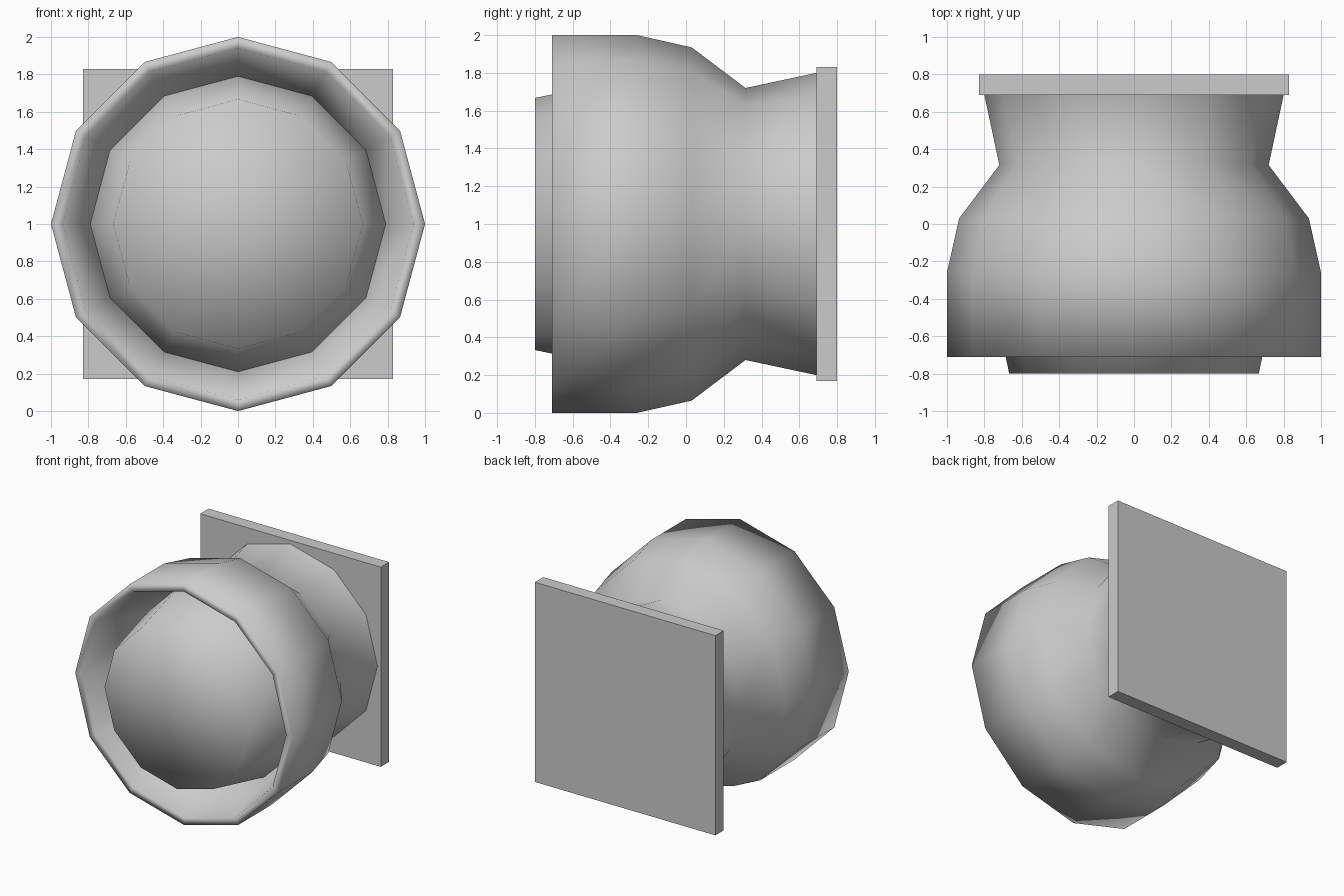
import bpy, bmesh, math

if "Cube" in bpy.data.objects:
    bpy.data.objects.remove(bpy.data.objects["Cube"])

SIDES = 12
CENTRE_Z = 1.0


def lathe(name, profile):
    """Spin (radius, y) points round the horizontal y axis at z = 1."""
    bm = bmesh.new()
    rings = []
    for r, y in profile:
        angles = [2 * math.pi * k / SIDES for k in range(SIDES)]
        rings.append([bm.verts.new((r * math.cos(a), y, CENTRE_Z + r * math.sin(a)))
                      for a in angles])
    for a, b in zip(rings, rings[1:]):
        for k in range(SIDES):
            n = (k + 1) % SIDES
            bm.faces.new((a[k], b[k], b[n], a[n])).smooth = True
    bmesh.ops.remove_doubles(bm, verts=bm.verts, dist=1e-5)
    mesh = bpy.data.meshes.new(name)
    bm.to_mesh(mesh)
    bm.free()
    obj = bpy.data.objects.new(name, mesh)
    bpy.context.collection.objects.link(obj)
    return obj


# Housing: recessed inner wall, front rim, bulging body, waist and flared neck
lathe("housing", [(0.79, -0.22), (0.94, -0.71), (1.0, -0.71), (1.0, -0.26),
                  (0.935, 0.03), (0.72, 0.315), (0.80, 0.69)])

# Lens: flat front face with sides that widen slightly into the housing
lathe("lens", [(0.0, -0.80), (0.667, -0.80), (0.79, -0.22)])

# Square mounting plate at the back
bpy.ops.mesh.primitive_cube_add(size=1, location=(0, 0.745, CENTRE_Z))
plate = bpy.context.object
plate.name = "mounting_plate"
plate.scale = (1.66, 0.11, 1.66)
